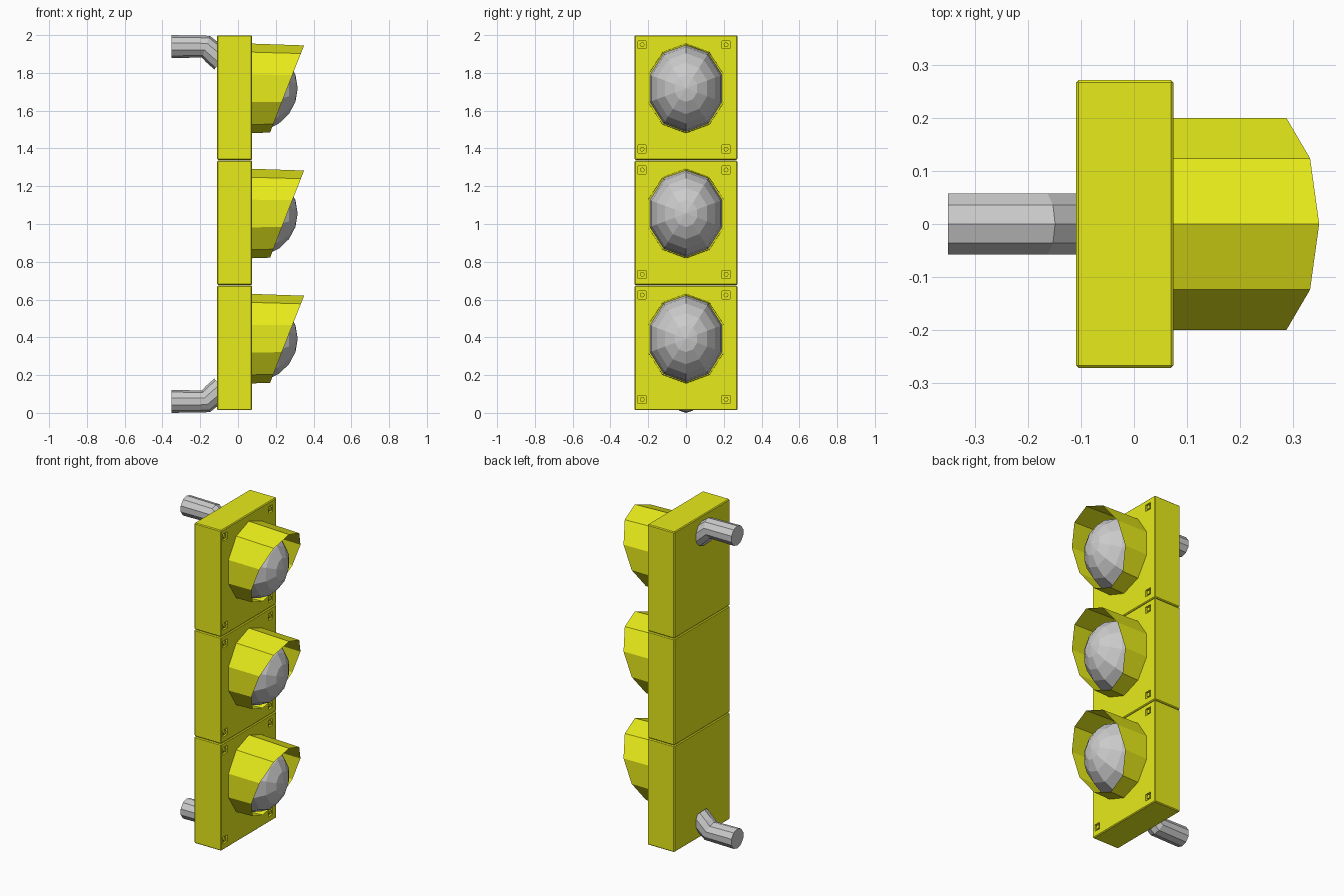
import bpy, bmesh
from math import sin, cos, pi, radians
from mathutils import Vector, Matrix

if "Cube" in bpy.data.objects:
    bpy.data.objects.remove(bpy.data.objects["Cube"])

SIDES = 10
PITCH = 0.6625
FACE_X = 0.075

yellow = bpy.data.materials.new("yellow_paint")
yellow.diffuse_color = (0.80, 0.83, 0.01, 1)
yellow.use_nodes = True
yellow.node_tree.nodes["Principled BSDF"].inputs["Base Color"].default_value = yellow.diffuse_color


def make(name, bm, mat=None, recalc=True):
    if recalc:
        bmesh.ops.recalc_face_normals(bm, faces=bm.faces)
    me = bpy.data.meshes.new(name)
    bm.to_mesh(me)
    bm.free()
    ob = bpy.data.objects.new(name, me)
    bpy.context.collection.objects.link(ob)
    if mat:
        me.materials.append(mat)
    return ob


def add_box(bm, lo, hi):
    lo, hi = Vector(lo), Vector(hi)
    m = Matrix.Translation((lo + hi) / 2) @ Matrix.Diagonal((*(hi - lo), 1))
    bmesh.ops.create_cube(bm, size=1, matrix=m)


def skin(bm, rings):
    """Join successive closed rings of points with quads; return the vertex rings."""
    vr = [[bm.verts.new(p) for p in r] for r in rings]
    for a, b in zip(vr, vr[1:]):
        for i in range(SIDES):
            j = (i + 1) % SIDES
            bm.faces.new((a[i], b[i], b[j], a[j]))
    return vr


def angles():
    return [2 * pi * i / SIDES for i in range(SIDES)]


def housing(n, z0, screws):
    # Bevelled case with square screw pockets in its front face
    bm = bmesh.new()
    add_box(bm, (-0.11, -0.272, z0), (FACE_X, 0.272, z0 + 0.66))
    bmesh.ops.bevel(bm, geom=bm.edges[:], offset=0.005, segments=1, affect='EDGES')
    ob = make(f"housing_{n}", bm, yellow)
    bm = bmesh.new()
    for y, z in screws:
        add_box(bm, (FACE_X - 0.014, y - 0.021, z - 0.021), (FACE_X + 0.02, y + 0.021, z + 0.021))
    cutter = make("pocket_cutter", bm)
    cutter.hide_render = True
    mod = ob.modifiers.new("pockets", 'BOOLEAN')
    mod.object = cutter
    mod.solver = 'EXACT'
    bpy.context.view_layer.objects.active = ob
    bpy.ops.object.modifier_apply(modifier=mod.name)
    bpy.data.objects.remove(cutter)

    # Screw heads sitting in the pockets
    bm = bmesh.new()
    for y, z in screws:
        m = Matrix.Translation((FACE_X - 0.009, y, z)) @ Matrix.Rotation(pi / 2, 4, 'Y')
        bmesh.ops.create_cone(bm, cap_ends=True, segments=8, radius1=0.013,
                              radius2=0.013, depth=0.014, matrix=m)
    make(f"screws_{n}", bm, yellow)


def visor(n, zc):
    # Open hood cut by a slanted plane
    base, tip = [], []
    for a in angles():
        x = 0.26 + 0.09 * cos(a)
        base.append((FACE_X - 0.003, 0.211 * sin(a), zc + 0.237 * cos(a)))
        tip.append((x, 0.211 * sin(a), zc + (0.237 - 0.035 * (x - FACE_X)) * cos(a)))
    bm = bmesh.new()
    skin(bm, [base, tip])
    make(f"visor_{n}", bm, yellow, recalc=False)


def lens(n, zc):
    # Faceted half dome pointing along +x
    rings = []
    for k in range(5):
        t = radians(18 * k)
        rings.append([(FACE_X + 0.241 * sin(t), 0.201 * cos(t) * sin(a), zc + 0.23 * cos(t) * cos(a))
                      for a in angles()])
    bm = bmesh.new()
    vr = skin(bm, rings)
    pole = bm.verts.new((FACE_X + 0.241, 0, zc))
    for i in range(SIDES):
        bm.faces.new((vr[-1][i], pole, vr[-1][(i + 1) % SIDES]))
    bm.faces.new(vr[0])
    make(f"lens_{n}", bm)


def bracket(name, flip):
    # Bent mounting pipe: (x, z, ring tilt in degrees)
    path = [(-0.352, 0.061, 0), (-0.17, 0.061, 20), (-0.13, 0.096, 42), (-0.085, 0.136, 42)]
    rings = []
    for x, z, tilt in path:
        t = radians(tilt)
        ring = []
        for a in angles():
            r = 0.061 * cos(a)
            zz = z + r * cos(t)
            ring.append((x - r * sin(t), 0.061 * sin(a), 2 - zz if flip else zz))
        rings.append(ring)
    bm = bmesh.new()
    vr = skin(bm, rings)
    bm.faces.new(vr[0])
    bm.faces.new(vr[-1])
    make(name, bm)


for n, label in enumerate(("lower", "middle", "upper")):
    z0 = 0.014 + PITCH * n
    housing(label, z0, [(y, z0 + dz) for y in (-0.232, 0.212) for dz in (0.057, 0.61)])
    visor(label, z0 + 0.379)
    lens(label, z0 + 0.379)

bracket("lower_bracket", False)
bracket("upper_bracket", True)
